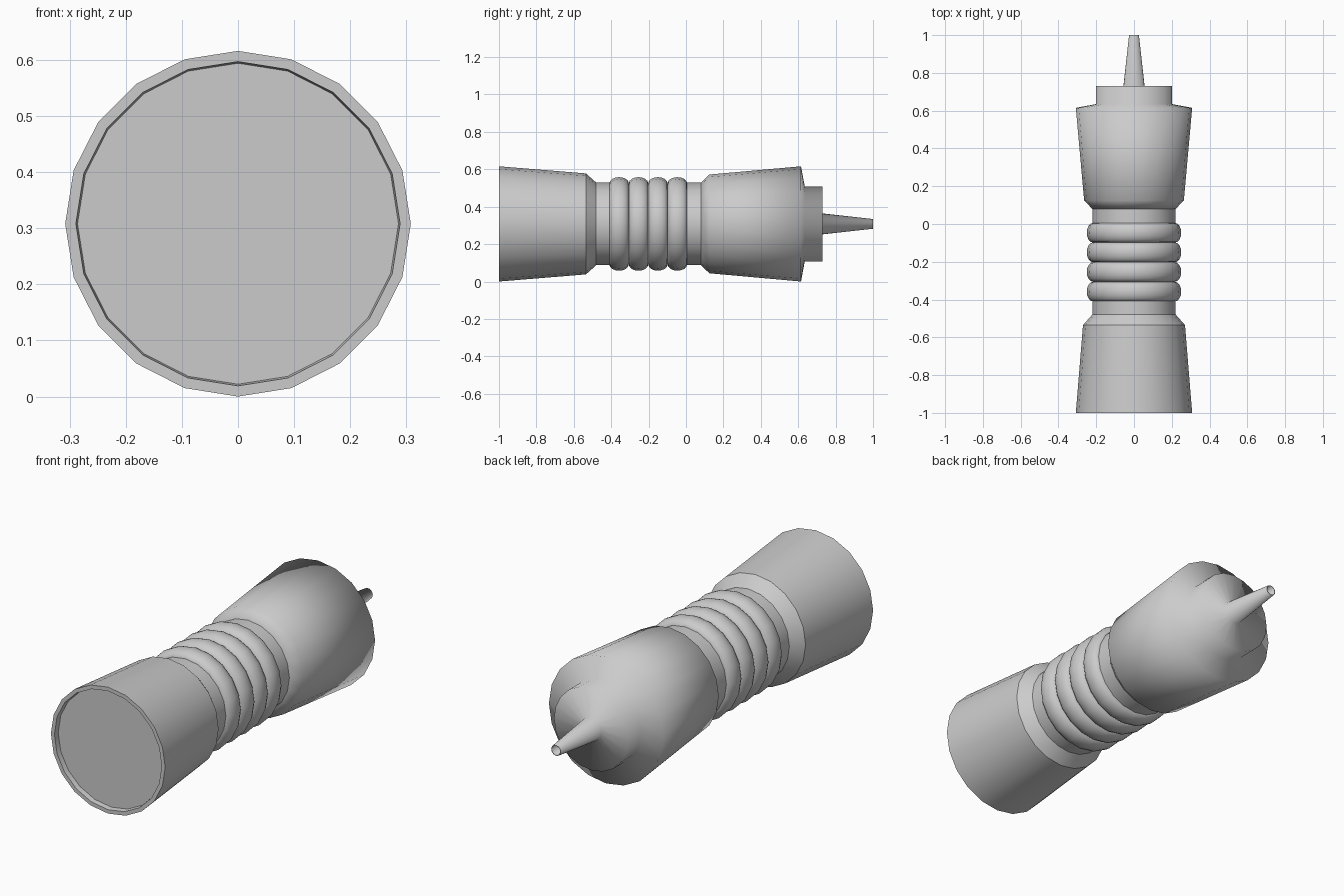
import bpy, bmesh, math

if "Cube" in bpy.data.objects:
    bpy.data.objects.remove(bpy.data.objects["Cube"])

SIDES = 20
AXIS_Z = 0.308


def lathe(name, profile, sharp_deg=None):
    """Spin (y, radius) points around the long axis; radius 0 closes with a flat cap."""
    bm = bmesh.new()
    rings = []
    for y, r in profile:
        ring = []
        for i in range(SIDES):
            a = 2 * math.pi * i / SIDES
            ring.append(bm.verts.new((r * math.sin(a), y, AXIS_Z + r * math.cos(a))))
        rings.append(ring)
    for a, b in zip(rings, rings[1:]):
        for i in range(SIDES):
            j = (i + 1) % SIDES
            bm.faces.new((a[i], a[j], b[j], b[i]))
    bm.faces.new(rings[0])
    bm.faces.new(rings[-1])
    bmesh.ops.recalc_face_normals(bm, faces=bm.faces)
    mesh = bpy.data.meshes.new(name)
    bm.to_mesh(mesh)
    bm.free()
    mesh.shade_smooth()
    if sharp_deg:
        mesh.set_sharp_from_angle(angle=math.radians(sharp_deg))
    obj = bpy.data.objects.new(name, mesh)
    bpy.context.collection.objects.link(obj)
    return obj


# Front cup with shallow recessed face, chamfer and collar
lathe("front_cup", [(-0.975, 0.286), (-1.0, 0.289), (-1.0, 0.308), (-0.535, 0.27),
                    (-0.48, 0.221), (-0.408, 0.221)], 30)

# Four bulging grip rings
pitch = 0.104
for k in range(4):
    mid = -0.358 + k * pitch
    arc = []
    for s in range(9):
        t = math.pi * s / 8
        arc.append((mid - pitch / 2 * math.cos(t), 0.217 + 0.033 * math.sin(t)))
    lathe(f"grip_ring_{k + 1}", arc, 60)

# Rear collar
lathe("rear_collar", [(0.0, 0.221), (0.08, 0.221)], 30)

# Rear housing, stepped cap and tapered nozzle with a small bore, softly shaded
lathe("rear_housing", [(0.08, 0.221), (0.125, 0.264), (0.615, 0.308), (0.635, 0.2),
                       (0.73, 0.2), (0.73, 0.056), (1.0, 0.026), (1.0, 0.022), (0.95, 0.02)])
